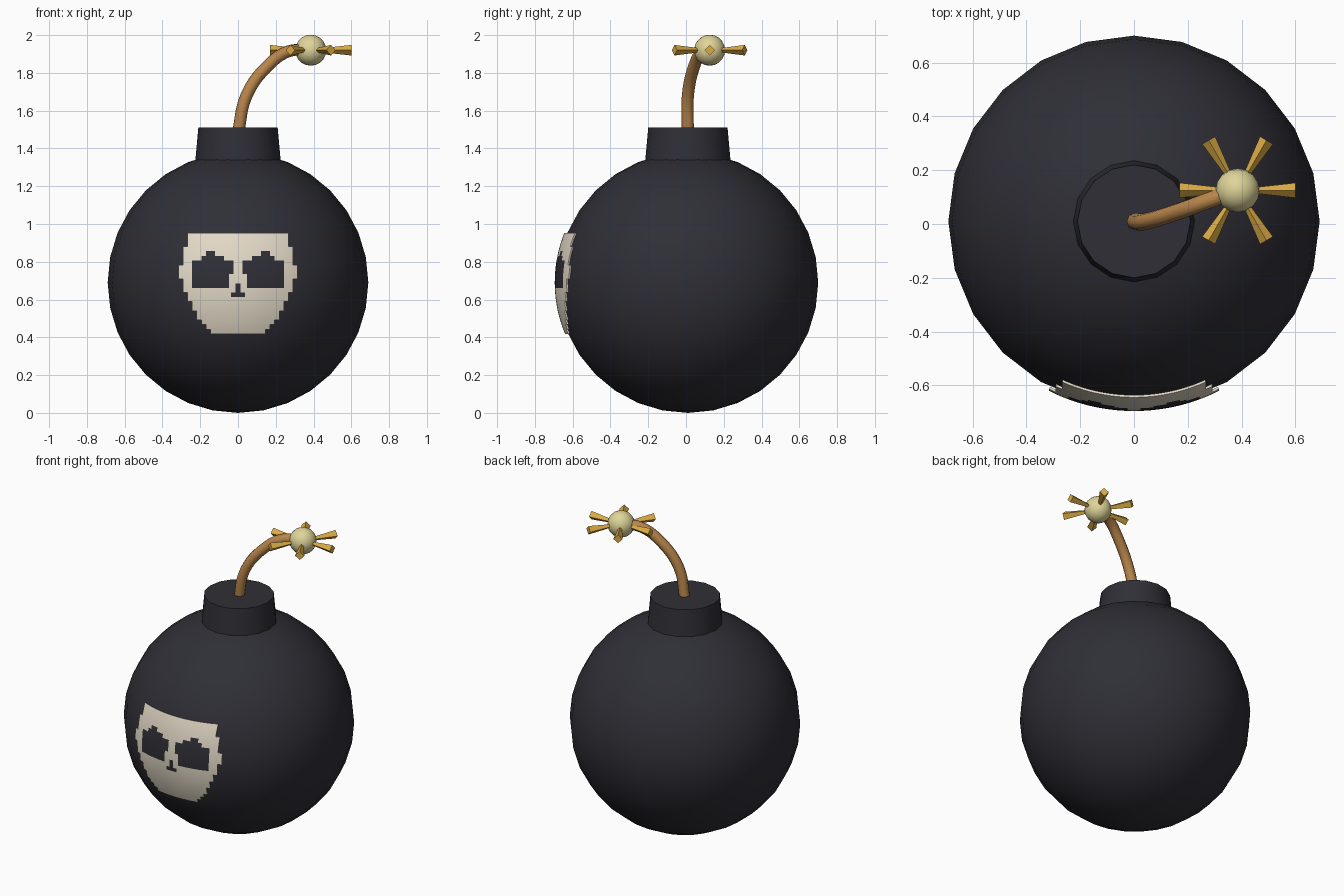
import bpy
import bmesh
import math
from mathutils import Vector

if "Cube" in bpy.data.objects:
    bpy.data.objects.remove(bpy.data.objects["Cube"], do_unlink=True)


def material(name, rgb):
    mat = bpy.data.materials.new(name)
    mat.use_nodes = True
    color = (*rgb, 1.0)
    mat.diffuse_color = color
    bsdf = next(n for n in mat.node_tree.nodes if n.type == "BSDF_PRINCIPLED")
    bsdf.inputs["Base Color"].default_value = color
    bsdf.inputs["Roughness"].default_value = 0.7
    return mat


iron = material("dark iron", (0.028, 0.028, 0.037))
bone = material("bone", (0.77, 0.70, 0.57))
rope = material("rope brown", (0.48, 0.235, 0.07))
glow = material("pale yellow", (0.74, 0.66, 0.32))
gold = material("gold", (0.72, 0.41, 0.06))


def finish(name, mat, angle=40):
    obj = bpy.context.object
    obj.name = name
    obj.data.materials.append(mat)
    bpy.ops.object.shade_smooth_by_angle(angle=math.radians(angle))
    return obj


CENTER = Vector((0, 0.01, 0.69))
RADIUS = 0.69

# Round body and its neck
bpy.ops.mesh.primitive_uv_sphere_add(segments=24, ring_count=16, radius=RADIUS, location=CENTER)
finish("body", iron)
bpy.ops.mesh.primitive_cone_add(vertices=16, radius1=0.23, radius2=0.21, depth=0.22,
                                location=(0, 0.01, 1.40))
finish("neck", iron)

# Bent fuse
curve = bpy.data.curves.new("fuse", "CURVE")
curve.dimensions = "3D"
curve.bevel_depth = 0.032
curve.bevel_resolution = 2
curve.resolution_u = 5
spline = curve.splines.new("BEZIER")
path = [(0, 0.01, 1.48), (0.045, 0.01, 1.68), (0.16, 0.045, 1.84),
        (0.27, 0.085, 1.915), (0.38, 0.125, 1.92)]
spline.bezier_points.add(len(path) - 1)
for point, co in zip(spline.bezier_points, path):
    point.co = co
    point.handle_left_type = point.handle_right_type = "AUTO"
fuse = bpy.data.objects.new("fuse", curve)
bpy.context.collection.objects.link(fuse)
bpy.ops.object.select_all(action="DESELECT")
fuse.select_set(True)
bpy.context.view_layer.objects.active = fuse
bpy.ops.object.convert(target="MESH")
finish("fuse", rope, 60)

# Spark ball with six flaring rays
SPARK = Vector((0.385, 0.125, 1.92))
bpy.ops.mesh.primitive_uv_sphere_add(segments=16, ring_count=10, radius=0.082, location=SPARK)
finish("spark_ball", glow)
for i in range(6):
    turn = i * math.pi / 3
    direction = Vector((math.cos(turn), math.sin(turn), 0))
    bpy.ops.mesh.primitive_cone_add(vertices=4, radius1=0.01, radius2=0.028, depth=0.16,
                                    location=SPARK + direction * 0.135,
                                    rotation=(0, math.pi / 2, turn))
    finish(f"spark_ray_{i + 1}", gold, 30)

# Pixel skull plate wrapped on the front of the body
CELL = 0.0243
ROWS, HALF_COLUMNS, TOP = 22, 52, 0.953
PLATE_RADIUS = 0.705
side_steps = "2221111000111223344567"
eye_spans = {4: (5, 7), 5: (3, 8)}
eye_spans.update({r: (1, 10) for r in range(6, 9)})
eye_spans.update({r: (2, 10) for r in range(9, 12)})
nose_widths = {11: 0.5, 12: 0.5, 13: 1.5}

bm = bmesh.new()
grid = {}


def corner(col, row):
    if (col, row) not in grid:
        x = (col - HALF_COLUMNS / 2) * CELL / 2
        z = TOP - row * CELL
        depth = math.sqrt(PLATE_RADIUS ** 2 - x * x - (z - CENTER.z) ** 2)
        grid[col, row] = bm.verts.new((x, CENTER.y - depth, z))
    return grid[col, row]


for row in range(ROWS):
    for col in range(HALF_COLUMNS):
        offset = abs(col + 0.5 - HALF_COLUMNS / 2) / 2
        if offset > 13 - int(side_steps[row]):
            continue
        face = bm.faces.new((corner(col, row + 1), corner(col + 1, row + 1),
                             corner(col + 1, row), corner(col, row)))
        near, far = eye_spans.get(row, (0, 0))
        is_dark = near < offset < far or offset < nose_widths.get(row, 0)
        face.material_index = 1 if is_dark else 0

mesh = bpy.data.meshes.new("skull_plate")
bm.to_mesh(mesh)
bm.free()
plate = bpy.data.objects.new("skull_plate", mesh)
bpy.context.collection.objects.link(plate)
mesh.materials.append(bone)
mesh.materials.append(iron)
bpy.ops.object.select_all(action="DESELECT")
plate.select_set(True)
bpy.context.view_layer.objects.active = plate
shell = plate.modifiers.new("thickness", "SOLIDIFY")
shell.thickness = 0.009
shell.offset = -1
bpy.ops.object.modifier_apply(modifier=shell.name)
bpy.ops.object.shade_smooth_by_angle(angle=math.radians(40))
